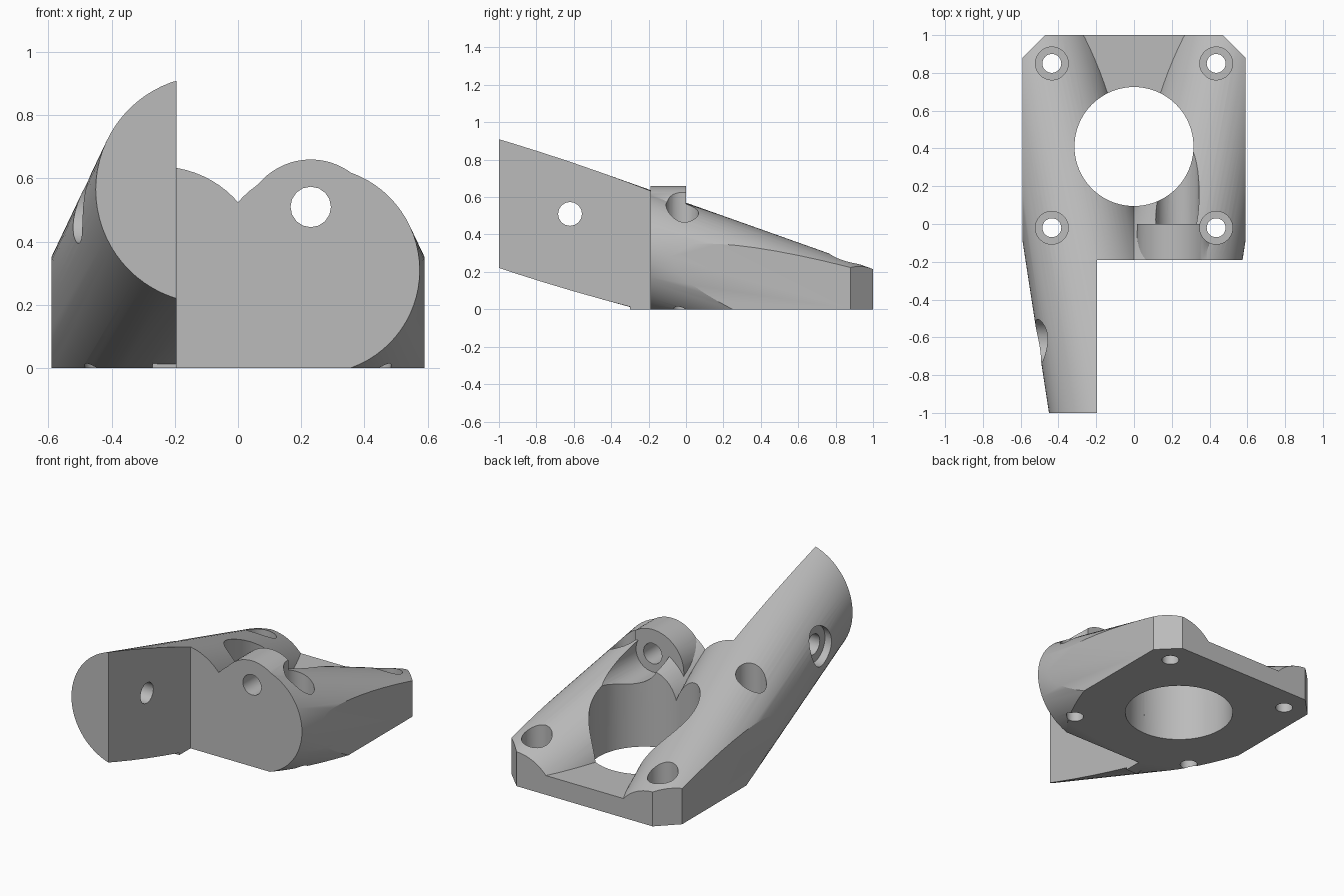
import bpy, bmesh
from math import cos, sin, pi
from mathutils import Matrix, Vector

if "Cube" in bpy.data.objects:
    bpy.data.objects.remove(bpy.data.objects["Cube"], do_unlink=True)

grey = bpy.data.materials.new("light grey")
grey.use_nodes = True
colour = (0.5, 0.5, 0.5, 1)
grey.diffuse_color = colour
grey.node_tree.nodes["Principled BSDF"].inputs["Base Color"].default_value = colour


def make(name, bm):
    bmesh.ops.recalc_face_normals(bm, faces=bm.faces)
    mesh = bpy.data.meshes.new(name)
    bm.to_mesh(mesh)
    bm.free()
    mesh.materials.append(grey)
    ob = bpy.data.objects.new(name, mesh)
    bpy.context.collection.objects.link(ob)
    return ob


def loft(name, start, end):
    """Solid between two matching rings of points."""
    bm = bmesh.new()
    a = [bm.verts.new(p) for p in start]
    b = [bm.verts.new(p) for p in end]
    bm.faces.new(a)
    bm.faces.new(b)
    for i in range(len(a)):
        j = (i + 1) % len(a)
        bm.faces.new((a[i], a[j], b[j], b[i]))
    return make(name, bm)


def prism(name, outline, z0, z1):
    return loft(name, [(x, y, z0) for x, y in outline], [(x, y, z1) for x, y in outline])


def rod(name, start, end, radius, sides=48):
    start, end = Vector(start), Vector(end)
    axis = end - start
    bm = bmesh.new()
    place = Matrix.Translation((start + end) / 2) @ axis.to_track_quat('Z', 'Y').to_matrix().to_4x4()
    bmesh.ops.create_cone(bm, cap_ends=True, segments=sides, radius1=radius,
                          radius2=radius, depth=axis.length, matrix=place)
    return make(name, bm)


def combine(target, tool, operation):
    mod = target.modifiers.new(operation, 'BOOLEAN')
    mod.operation, mod.solver, mod.object = operation, 'EXACT', tool
    bpy.context.view_layer.objects.active = target
    bpy.ops.object.modifier_apply(modifier=mod.name)
    bpy.data.objects.remove(tool, do_unlink=True)


def tube_ring(side, y, sides=72):
    """Cross-section of a sloping tapered tube at depth y."""
    t = y + 1
    cx, cz, r = 0.09 + 0.194 * t, 0.565 - 0.315 * t, 0.36 - 0.04 * t
    return [(side * (cx + r * cos(2 * pi * i / sides)), y, cz + r * sin(2 * pi * i / sides))
            for i in range(sides)]


# Two sloping tapered tubes joined by a base slab
body = loft("bracket_body", tube_ring(-1, -1.1), tube_ring(-1, 1.1))
combine(body, loft("right_tube", tube_ring(1, -1.1), tube_ring(1, 1.1)), 'UNION')
half = [(0.27, -0.3), (0.27, -0.19), (0.61, 0.3), (0.61, 1.1)]
slab = half + [(-x, y) for x, y in reversed(half)]
combine(body, prism("base_slab", slab, -0.1, 0.12), 'UNION')

# Screw access groove, then the boss in front of it
combine(body, rod("groove", (0.23, 0, 0.51), (0.23, 1.2, 0.51), 0.115), 'DIFFERENCE')
combine(body, rod("boss", (0.23, -0.3, 0.445), (0.23, 0, 0.445), 0.215, 64), 'UNION')

# Trim to the plan outline with the long arm and clipped rear corners
plan = [(-0.59, -1), (-0.195, -1), (-0.195, -0.19), (0.59, -0.19),
        (0.59, 0.88), (0.47, 1), (-0.47, 1), (-0.59, 0.88)]
combine(body, prism("outline", plan, 0, 1.5), 'INTERSECT')

# Central bore
combine(body, rod("bore", (0, 0.41, -1), (0, 0.41, 2), 0.315, 80), 'DIFFERENCE')

# Four counterbored mounting holes
for x in (-0.435, 0.435):
    for y in (-0.02, 0.85):
        combine(body, rod("hole", (x, y, -1), (x, y, 1), 0.05, 32), 'DIFFERENCE')
        combine(body, rod("counterbore", (x, y, 0.12), (x, y, 2), 0.087), 'DIFFERENCE')

# Boss screw hole and the cross hole in the arm
combine(body, rod("boss_hole", (0.23, -0.5, 0.51), (0.23, 0.1, 0.51), 0.064, 16), 'DIFFERENCE')
combine(body, rod("arm_hole", (-1, -0.62, 0.51), (0, -0.62, 0.51), 0.064, 16), 'DIFFERENCE')
combine(body, rod("arm_recess", (-1, -0.62, 0.51), (-0.445, -0.62, 0.51), 0.115), 'DIFFERENCE')

bpy.ops.object.select_all(action='DESELECT')
body.select_set(True)
bpy.context.view_layer.objects.active = body
bpy.ops.object.shade_smooth_by_angle(angle=0.45)
